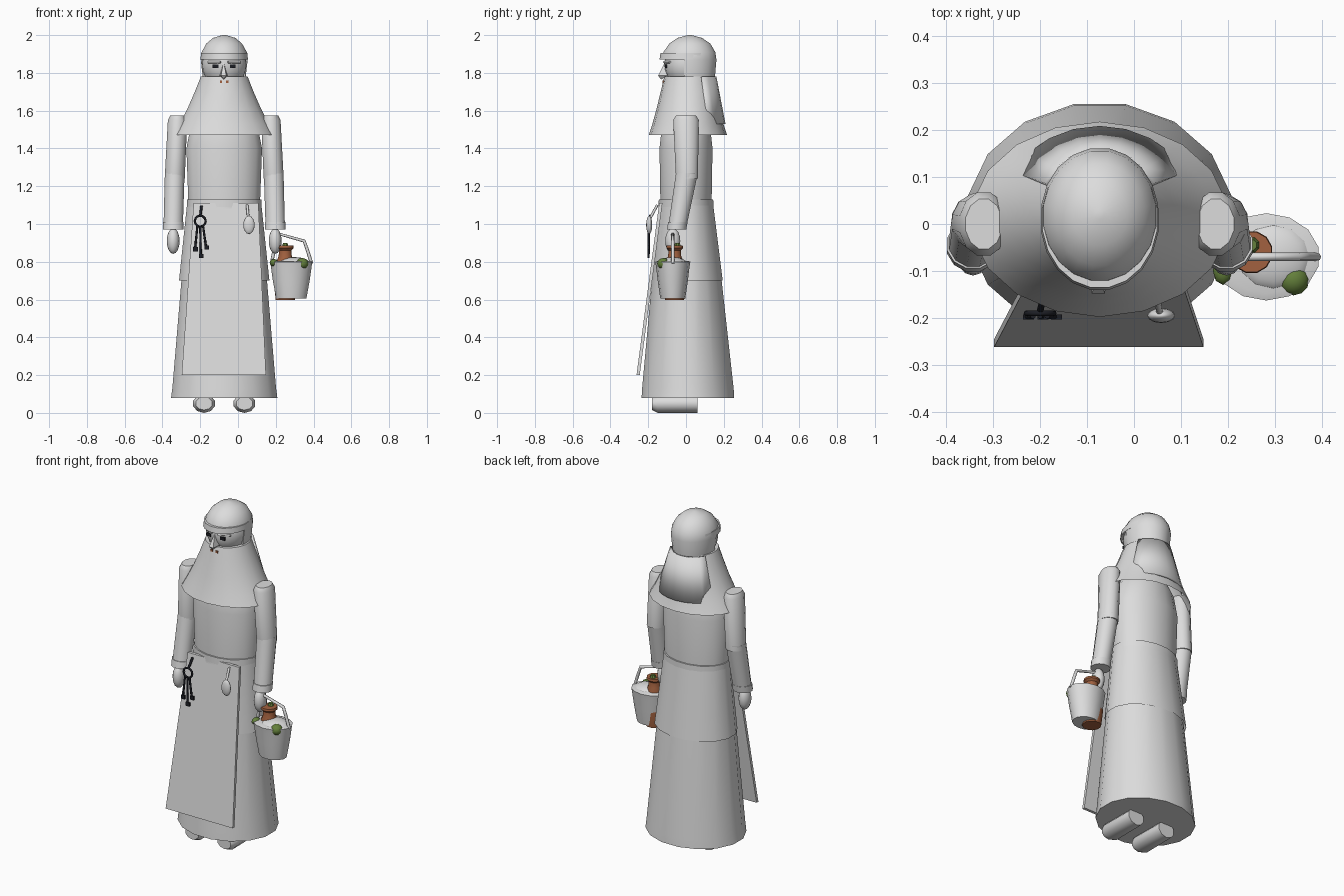
import bpy, math
from mathutils import Vector

if "Cube" in bpy.data.objects:
    bpy.data.objects.remove(bpy.data.objects["Cube"])

CX = -0.073  # centre line of the figure


def mat(name, rgb):
    m = bpy.data.materials.new(name)
    m.diffuse_color = (*rgb, 1)
    m.use_nodes = True
    m.node_tree.nodes["Principled BSDF"].inputs["Base Color"].default_value = m.diffuse_color
    return m


CLOTH = mat("pale grey", (0.72, 0.72, 0.72))
BLACK = mat("black iron", (0.012, 0.013, 0.018))
CLAY = mat("clay", (0.36, 0.12, 0.05))
GREEN = mat("leaf green", (0.13, 0.22, 0.045))


def mesh(name, verts, faces, m, angle=40):
    me = bpy.data.meshes.new(name)
    me.from_pydata(verts, [], faces)
    me.materials.append(m)
    ob = bpy.data.objects.new(name, me)
    bpy.context.collection.objects.link(ob)
    bpy.ops.object.select_all(action='DESELECT')
    ob.select_set(True)
    bpy.context.view_layer.objects.active = ob
    bpy.ops.object.mode_set(mode='EDIT')
    bpy.ops.mesh.select_all(action='SELECT')
    bpy.ops.mesh.normals_make_consistent(inside=False)
    bpy.ops.object.mode_set(mode='OBJECT')
    bpy.ops.object.shade_smooth_by_angle(angle=math.radians(angle))
    return ob


def loft(name, rings, m, n=16, caps=(True, True)):
    """Rings of (centre x, centre y, z, radius x, radius y)."""
    v, f = [], []
    for x, y, z, rx, ry in rings:
        for i in range(n):
            a = 2 * math.pi * (i + 0.5) / n
            v.append((x + rx * math.cos(a), y + ry * math.sin(a), z))
    for k in range(len(rings) - 1):
        for i in range(n):
            j = (i + 1) % n
            f.append((k * n + i, k * n + j, (k + 1) * n + j, (k + 1) * n + i))
    if caps[0]:
        f.append(tuple(range(n)))
    if caps[1]:
        f.append(tuple(range((len(rings) - 1) * n, len(rings) * n)))
    return mesh(name, v, f, m)


def ball(name, c, r, m, seg=16, rings=10):
    bpy.ops.mesh.primitive_uv_sphere_add(segments=seg, ring_count=rings, location=c)
    ob = bpy.context.object
    ob.name = name
    ob.scale = r
    ob.data.materials.append(m)
    bpy.ops.object.shade_smooth()
    return ob


def box(name, c, s, m):
    bpy.ops.mesh.primitive_cube_add(size=1, location=c)
    ob = bpy.context.object
    ob.name, ob.scale = name, s
    ob.data.materials.append(m)
    return ob


def rod(name, pts, r, m, cyclic=False, res=2):
    cu = bpy.data.curves.new(name, 'CURVE')
    cu.dimensions, cu.bevel_depth, cu.bevel_resolution = '3D', r, res
    cu.use_fill_caps = True
    s = cu.splines.new('POLY')
    s.points.add(len(pts) - 1)
    for p, q in zip(s.points, pts):
        p.co = (*q, 1)
    s.use_cyclic_u = cyclic
    cu.materials.append(m)
    ob = bpy.data.objects.new(name, cu)
    bpy.context.collection.objects.link(ob)
    return ob


# Dress
loft("skirt", [(CX, 0.01, 0.08, 0.287, 0.25), (CX, 0.01, 0.13, 0.28, 0.247),
               (CX, 0.0, 1.12, 0.195, 0.145)], CLOTH)
loft("overskirt", [(CX, 0.01, 0.70, 0.244, 0.188), (CX, 0.0, 1.11, 0.2, 0.146)],
     CLOTH, caps=(False, False))
loft("waistband", [(CX, 0.0, 1.08, 0.202, 0.148), (CX, 0.0, 1.13, 0.2, 0.147)], CLOTH)
loft("bodice", [(CX, 0.0, 1.1, 0.193, 0.138), (CX, 0.0, 1.4, 0.204, 0.143),
                (CX, 0.0, 1.52, 0.18, 0.13), (CX, 0.0, 1.62, 0.1, 0.1)], CLOTH)

# Apron slab hanging away from the skirt
ap = [(-0.235, -0.142, 1.11), (0.108, -0.142, 1.11), (0.148, -0.262, 0.2), (-0.298, -0.262, 0.2)]
mesh("apron", ap + [(x, y + 0.017, z) for x, y, z in ap],
     [(0, 1, 2, 3), (4, 5, 6, 7), (0, 1, 5, 4), (1, 2, 6, 5), (2, 3, 7, 6), (3, 0, 4, 7)], CLOTH)

for side, tag in ((-1, "right"), (1, "left")):
    # Arm: two sleeves, cuff and hand
    sx = CX + side * 0.247
    ex = CX + side * 0.262
    hx = CX + side * 0.27
    loft(tag + "_upper_sleeve", [(ex, 0.005, 1.24, 0.055, 0.06), (sx, 0.0, 1.55, 0.053, 0.07),
                                 (sx, 0.0, 1.575, 0.04, 0.055)], CLOTH, 12)
    loft(tag + "_forearm_sleeve", [(hx, -0.045, 0.99, 0.053, 0.05),
                                   (ex, 0.005, 1.27, 0.054, 0.06)], CLOTH, 12)
    loft(tag + "_cuff", [(hx, -0.05, 0.97, 0.057, 0.053), (hx, -0.043, 1.01, 0.057, 0.053)],
         CLOTH, 12)
    ball(tag + "_hand", (hx, -0.07, 0.91), (0.034, 0.04, 0.068), CLOTH, 12, 8)
    # Shoe
    shoe = loft(tag + "_shoe", [(0, 0, -0.12, 0.045, 0.035), (0, 0, -0.09, 0.06, 0.05),
                                (0, 0, 0.12, 0.055, 0.05)], CLOTH, 10)
    shoe.rotation_euler = (-math.pi / 2, 0, 0)
    shoe.location = (CX + side * 0.107, -0.06, 0.05)

# Head, cap and headband
ball("head", (CX, 0.01, 1.845), (0.12, 0.125, 0.13), CLOTH, 20, 12)
loft("cap", [(CX, 0.02, 1.78, 0.115, 0.135), (CX, 0.018, 1.87, 0.126, 0.145),
             (CX, 0.018, 1.91, 0.121, 0.139), (CX, 0.02, 1.955, 0.096, 0.11),
             (CX, 0.02, 1.985, 0.06, 0.066), (CX, 0.02, 2.0, 0.01, 0.01)], CLOTH, 20)
# Open the cap below the brow at the front
cap = bpy.data.objects["cap"]
cutter = box("face_cutter", (CX, -0.12, 1.8), (0.4, 0.22, 0.14), CLOTH)
cutter.hide_render = True
cutter.hide_viewport = True
mod = cap.modifiers.new("face", 'BOOLEAN')
mod.operation, mod.object = 'DIFFERENCE', cutter
loft("headband", [(CX, 0.008, 1.872, 0.127, 0.15), (CX, 0.01, 1.905, 0.124, 0.147)], CLOTH, 20)

# Wimple over the shoulders
loft("wimple", [(CX, 0.01, 1.47, 0.275, 0.208), (CX, 0.01, 1.53, 0.24, 0.188),
                (CX, 0.012, 1.61, 0.198, 0.168), (CX, 0.013, 1.7, 0.158, 0.147),
                (CX, 0.013, 1.78, 0.126, 0.128)], CLOTH, 18, (False, True))

# Back veil: part of a cone hung behind the head
n, vv = 8, []
for z, rx, ry in ((1.53, 0.215, 0.196), (1.78, 0.135, 0.148)):
    for i in range(n + 1):
        a = math.radians(30 + 120 * i / n)
        vv.append((CX + rx * math.cos(a), 0.013 + ry * math.sin(a), z))
veil = mesh("back_veil", vv, [(i, i + 1, n + 2 + i, n + 1 + i) for i in range(n)], CLOTH)
veil.modifiers.new("thickness", 'SOLIDIFY').thickness = 0.012

# Face
nx = CX - 0.003
mesh("nose", [(nx, -0.11, 1.86), (nx - 0.022, -0.09, 1.785), (nx + 0.022, -0.09, 1.785),
              (nx - 0.014, -0.148, 1.785), (nx + 0.014, -0.148, 1.785), (nx, -0.132, 1.765)],
     [(0, 1, 3), (0, 3, 4), (0, 4, 2), (1, 5, 3), (3, 5, 4), (4, 5, 2), (0, 2, 1), (1, 2, 5)], CLOTH)
for s in (-1, 1):
    box("eye", (CX + s * 0.046, -0.106, 1.836), (0.03, 0.012, 0.018), BLACK)
    rod("brow", [(CX + s * 0.02, -0.116, 1.857), (CX + s * 0.085, -0.085, 1.857)], 0.006, CLOTH)
    box("lip", (CX + s * 0.017, -0.118, 1.753), (0.013, 0.012, 0.012), CLAY)

# Keys on a ring
ring = [(-0.2 + 0.029 * math.cos(i * math.pi / 6), -0.19, 1.015 + 0.029 * math.sin(i * math.pi / 6))
        for i in range(12)]
rod("key_ring", ring, 0.006, BLACK, True)
rod("key_strap", [(-0.2, -0.185, 1.04), (-0.193, -0.155, 1.095)], 0.007, BLACK)
for x0, x1, zb in ((-0.215, -0.228, 0.86), (-0.2, -0.197, 0.825), (-0.185, -0.168, 0.87)):
    rod("key_shaft", [(x0, -0.196, 0.99), (x1, -0.198, zb)], 0.006, BLACK)
    box("key_bit", (x1 + 0.003, -0.198, zb + 0.006), (0.024, 0.01, 0.022), BLACK)

# Spoon
ball("spoon_bowl", (0.058, -0.195, 0.995), (0.03, 0.016, 0.048), CLOTH, 12, 8)
rod("spoon_handle", [(0.055, -0.19, 1.03), (0.048, -0.152, 1.1)], 0.007, CLOTH)

# Bucket with handle
bx, by = 0.282, -0.07
loft("bucket", [(bx, by, 0.605, 0.082, 0.066), (bx, by, 0.7, 0.1, 0.08),
                (bx, by, 0.77, 0.11, 0.088), (bx, by, 0.8, 0.114, 0.093),
                (bx, by, 0.805, 0.095, 0.078)], CLOTH, 14)
ball("bundle", (bx + 0.015, by, 0.79), (0.085, 0.075, 0.035), CLOTH, 12, 8)
rod("bucket_handle", [(0.177, by, 0.79), (0.195, by, 0.88), (0.225, by, 0.945), (0.35, by, 0.91),
                      (0.368, by, 0.86), (0.39, by, 0.79)], 0.009, CLOTH)

# Jug and vegetables in the bucket
jx, jy = 0.25, -0.06
loft("jug", [(jx, jy, 0.597, 0.052, 0.052), (jx, jy, 0.68, 0.062, 0.06),
             (jx, jy, 0.79, 0.052, 0.052), (jx, jy, 0.83, 0.036, 0.036),
             (jx, jy, 0.86, 0.034, 0.034), (jx, jy, 0.872, 0.046, 0.046),
             (jx, jy, 0.885, 0.044, 0.044)], CLAY, 12)
loft("jug_stopper", [(jx, jy + 0.015, 0.88, 0.02, 0.02), (jx, jy + 0.015, 0.9, 0.012, 0.012)], GREEN, 8)
ball("cabbage", (0.34, -0.118, 0.79), (0.034, 0.034, 0.03), GREEN, 12, 8)
ball("herb", (0.19, -0.1, 0.795), (0.022, 0.03, 0.02), GREEN, 8, 6)
